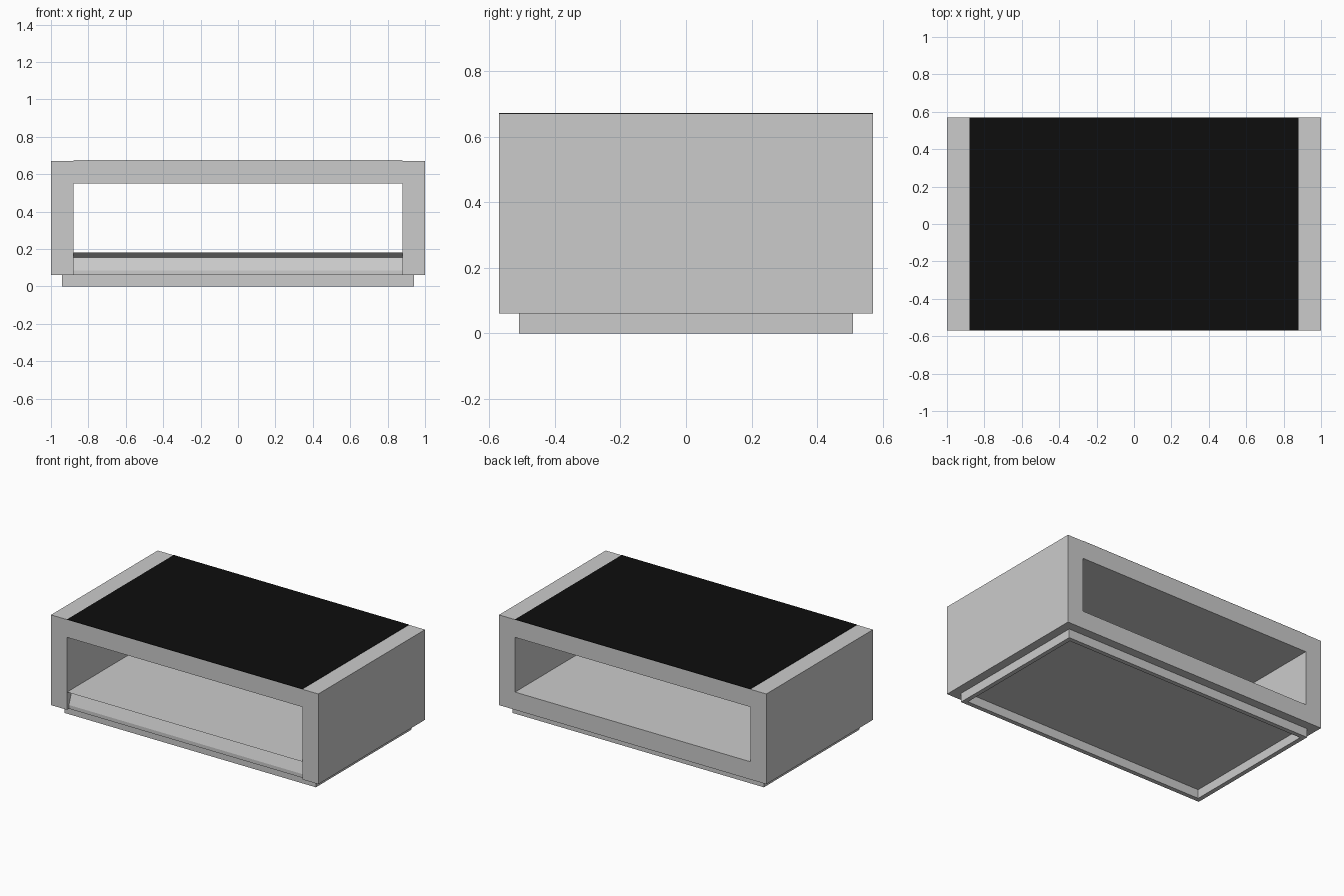
import bpy
import bmesh

cube = bpy.data.objects.get("Cube")
if cube:
    bpy.data.objects.remove(cube, do_unlink=True)


def material(name, value):
    mat = bpy.data.materials.new(name)
    mat.use_nodes = True
    colour = (value, value, value, 1)
    mat.diffuse_color = colour
    mat.node_tree.nodes["Principled BSDF"].inputs["Base Color"].default_value = colour
    return mat


def prism(name, profile, half_width, mat):
    """Extrude a (y, z) profile symmetrically along x."""
    bm = bmesh.new()
    face = bm.faces.new([bm.verts.new((-half_width, y, z)) for y, z in profile])
    extruded = bmesh.ops.extrude_face_region(bm, geom=[face])["geom"]
    moved = [v for v in extruded if isinstance(v, bmesh.types.BMVert)]
    bmesh.ops.translate(bm, verts=moved, vec=(2 * half_width, 0, 0))
    bmesh.ops.recalc_face_normals(bm, faces=bm.faces)
    mesh = bpy.data.meshes.new(name)
    bm.to_mesh(mesh)
    bm.free()
    mesh.materials.append(mat)
    obj = bpy.data.objects.new(name, mesh)
    bpy.context.collection.objects.link(obj)
    return obj


def box(name, half_x, half_y, z0, z1, mat):
    profile = [(-half_y, z0), (half_y, z0), (half_y, z1), (-half_y, z1)]
    return prism(name, profile, half_x, mat)


def cut(target, cutter):
    mod = target.modifiers.new("cut", "BOOLEAN")
    mod.operation = "DIFFERENCE"
    mod.solver = "EXACT"
    mod.object = cutter
    bpy.context.view_layer.objects.active = target
    bpy.ops.object.modifier_apply(modifier=mod.name)
    bpy.data.objects.remove(cutter, do_unlink=True)


grey = material("light grey", 0.6)
black = material("black", 0.004)

# Cabinet body with a through opening and a slanted recess below its front lip
body = box("cabinet_body", 1.0, 0.57, 0.06, 0.67, grey)
opening = [(-0.7, 0.55), (0.7, 0.55), (0.7, 0.18), (-0.57, 0.18),
           (-0.525, 0.155), (-0.55, 0.085), (-0.55, 0.04), (-0.7, 0.04)]
cut(body, prism("opening_cutter", opening, 0.88, grey))

# Hollow plinth under the body
plinth = box("plinth", 0.94, 0.51, 0.0, 0.06, grey)
cut(plinth, box("plinth_cutter", 0.91, 0.48, -0.1, 0.1, grey))

# Black top panel
box("top_panel", 0.88, 0.57, 0.665, 0.672, black)
